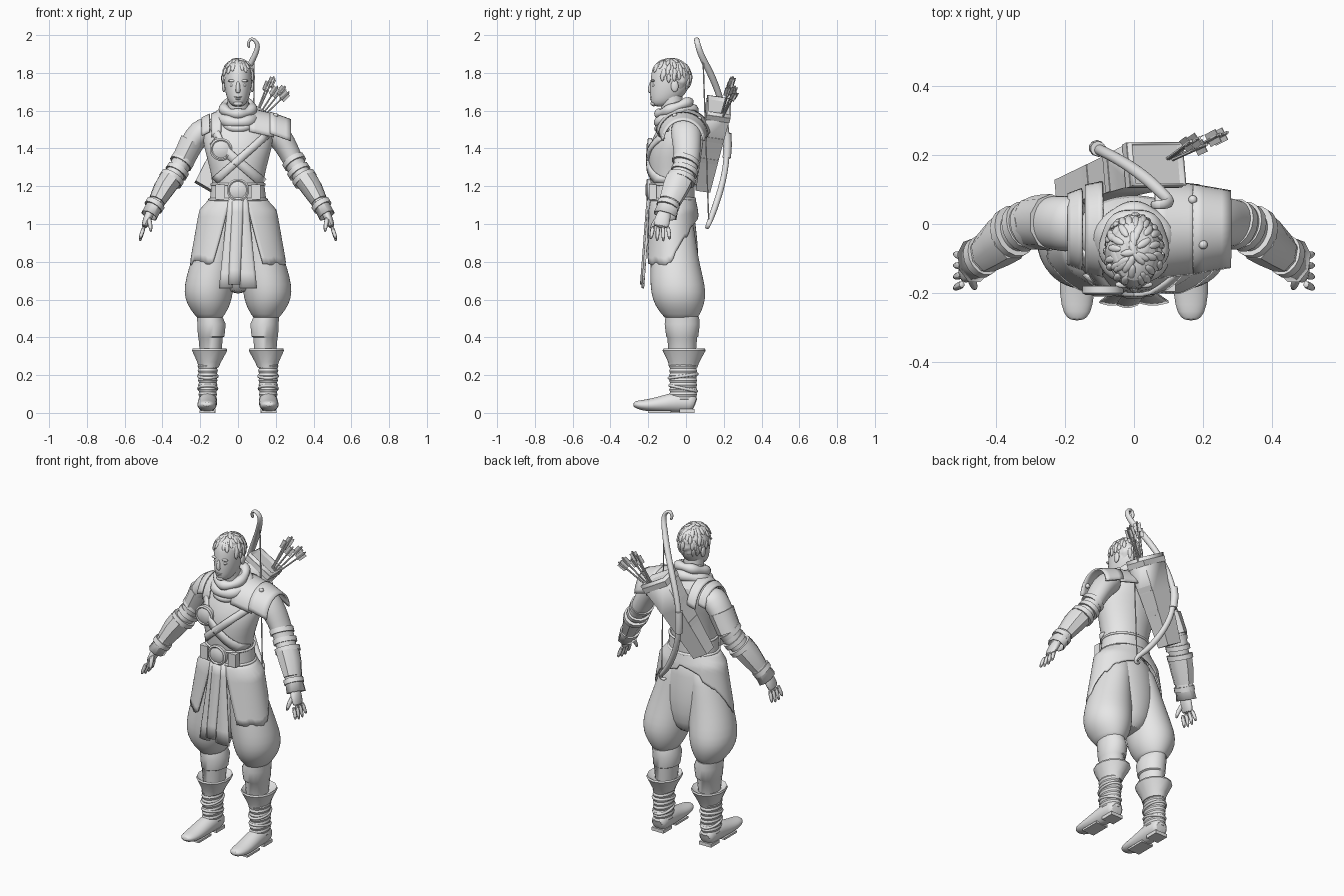
import bpy, bmesh, math, random
from mathutils import Vector, Matrix, noise

random.seed(4)
if "Cube" in bpy.data.objects:
    bpy.data.objects.remove(bpy.data.objects["Cube"])

grey = bpy.data.materials.new("clay_grey")
grey.use_nodes = True
grey.diffuse_color = (0.8, 0.8, 0.8, 1)
grey.node_tree.nodes["Principled BSDF"].inputs["Base Color"].default_value = grey.diffuse_color
X, Y, Z = Vector((1, 0, 0)), Vector((0, 1, 0)), Vector((0, 0, 1))


# All helpers work in centimetres; finish() converts to scene units.
def finish(bm, name, levels=0, thick=0, angle=40):
    bmesh.ops.scale(bm, vec=(0.01, 0.01, 0.01), verts=bm.verts)
    bmesh.ops.recalc_face_normals(bm, faces=bm.faces)
    mesh = bpy.data.meshes.new(name)
    bm.to_mesh(mesh)
    bm.free()
    mesh.materials.append(grey)
    mesh.shade_smooth()
    mesh.set_sharp_from_angle(angle=math.radians(angle))
    obj = bpy.data.objects.new(name, mesh)
    bpy.context.collection.objects.link(obj)
    if thick:
        solid = obj.modifiers.new("thickness", "SOLIDIFY")
        solid.thickness, solid.offset = thick / 100, 0
    if levels:
        sub = obj.modifiers.new("smooth", "SUBSURF")
        sub.levels = sub.render_levels = levels


def skin(bm, rows, closed=False):
    for low, high in zip(rows, rows[1:]):
        count = len(low)
        for k in range(count if closed else count - 1):
            n = (k + 1) % count
            bm.faces.new((low[k], low[n], high[n], high[k]))


def loft(name, rings, sides=20, along=False, axis=Y, power=1, ends=(True, True), **style):
    """Skin elliptical rings (x, y, z, width, depth), level or square to the path."""
    bm, rows = bmesh.new(), []
    centres = [Vector(r[:3]) for r in rings]
    for i, ring in enumerate(rings):
        u, v = X, Y
        if along:
            t = (centres[min(i + 1, len(rings) - 1)] - centres[max(i - 1, 0)]).normalized()
            v = (axis - t * axis.dot(t)).normalized()
            u = v.cross(t)
        row = []
        for k in range(sides):
            a = math.tau * (k + 0.5) / sides
            c, s = math.cos(a), math.sin(a)
            c, s = [math.copysign(abs(q) ** power, q) for q in (c, s)]
            grow = math.sqrt(2) if sides == 4 else 1
            row.append(bm.verts.new(centres[i] + (u * c * ring[3] + v * s * ring[4]) * grow))
        rows.append(row)
    skin(bm, rows, True)
    for wanted, row in zip(ends, (rows[0], rows[-1])):
        if wanted:
            bm.faces.new(row)
    finish(bm, name, **style)


def ball(name, centre, radii):
    bm = bmesh.new()
    bmesh.ops.create_icosphere(bm, subdivisions=3, radius=1,
                               matrix=Matrix.LocRotScale(Vector(centre), None, Vector(radii)))
    finish(bm, name)


def box(name, centre, size, direction=Z):
    bm = bmesh.new()
    turn = Vector(direction).to_track_quat("Z", "Y")
    bmesh.ops.create_cube(bm, size=1, matrix=Matrix.LocRotScale(Vector(centre), turn, Vector(size)))
    finish(bm, name)


def hoop(name, centre, wide, deep, tube, tilt=0, wobble=0):
    bm, rows = bmesh.new(), []
    turn = Matrix.Rotation(math.radians(tilt), 3, "X")
    for i in range(40):
        a = math.tau * i / 40
        out = Vector((math.cos(a), math.sin(a), 0))
        r = tube * (1 + wobble * math.sin(5 * a))
        rows.append([bm.verts.new(Vector(centre) + turn @ (
            Vector((out.x * wide, out.y * deep, 0)) + out * r * math.cos(b) + Z * r * math.sin(b)))
            for b in [math.tau * j / 12 for j in range(12)]])
    skin(bm, rows + rows[:1], True)
    finish(bm, name)


def sheet(name, point, cols, rows, **style):
    """Grid surface from a function of (u, v), each from 0 to 1."""
    bm = bmesh.new()
    skin(bm, [[bm.verts.new(point(i / cols, j / rows)) for i in range(cols + 1)]
              for j in range(rows + 1)])
    finish(bm, name, **style)


def mix(a, b, t):
    return a + (b - a) * t


def side(s, rings):
    return [(s * r[0], *r[1:]) for r in rings]


# Torso
torso = [(0, -7, 110, 15, 11), (0, -8, 120, 13, 11), (0, -8, 130, 15, 12), (0, -7, 140, 18, 13),
         (0, -4, 148, 19, 12.5), (0, -2, 155, 16, 10.5), (0, -4, 160, 10, 8), (0, -5, 166, 5, 6)]
loft("torso", torso, 32, levels=1)


def chest(x, z):
    for low, high in zip(torso, torso[1:]):
        if low[2] <= z <= high[2]:
            cy, rx, ry = [mix(low[i], high[i], (z - low[2]) / (high[2] - low[2])) for i in (1, 3, 4)]
            return cy - ry * math.sqrt(max(0, 1 - (x / rx) ** 2))
    return -5


# Chest straps, medallion and belt
def strap(name, start, end, width):
    a, b = Vector(start), Vector(end)
    across = Vector((a.y - b.y, b.x - a.x)).normalized() * width

    def point(u, v):
        p = a.lerp(b, u) + across * (v - 0.5)
        return (p.x, chest(p.x, p.y) - 0.5, p.y)
    sheet(name, point, 12, 2, thick=1.2)


strap("chest_strap_low", (-13, 144), (13, 122), 5)
strap("chest_strap_high", (15, 147), (-12, 123), 4)
strap("shoulder_strap", (-14, 154), (-8, 140), 4)


def disc(name, x, y, z, r):
    loft(name, [(x, y + 2, z, r, r), (x, y, z, r, r), (x, y - 0.5, z, r * 0.85, r * 0.85),
                (x, y - 0.1, z, r * 0.75, r * 0.75), (x, y - 1, z, r * 0.4, r * 0.4)],
         24, along=True, axis=Z)


disc("medallion", -9, -20, 139.5, 6)
disc("belt_buckle", 0, -20.5, 118, 6)
loft("belt", [(0, -7.5, 113, 15, 12), (0, -7.5, 121, 14, 12)], 32)
hoop("belt_edge", (0, -7.5, 113), 15, 12, 0.8)
hoop("belt_top_edge", (0, -7.5, 121), 14, 12, 0.7)
for s in (1, -1):
    box("belt_pouch", (s * 9.5, -17.5, 117), (5, 4, 8), (0, 0, 1))

# Tunic skirt: open at the front, torn hem rising to the back
tears = [random.uniform(-2, 2) for _ in range(31)]


def skirt(u, v):
    opening = mix(0.22, 0.55, v)
    th = mix(opening, math.tau - opening, u)
    back = max(0, abs(math.cos(th / 2) < 0.7) * (abs(math.sin(th / 2)) - 0.7) / 0.3)
    z = mix(114, 80 + 25 * back + tears[round(u * 60) // 2], v)
    flare = (114 - z) / 34
    hip = min(1, flare * 5)
    rx, ry = 14 + hip * 5 + flare * 6, 11.5 + hip + flare * 2.5
    return (rx * math.sin(th), -7 - ry * math.cos(th), z)


sheet("tunic_skirt", skirt, 60, 10, thick=0.8)


def apron(name, top, foot, hem, push):
    def point(u, v):
        fold = math.sin(u * math.pi) * 0.8
        return (mix(mix(top[0], top[1], u), mix(foot[0], foot[1], u), v),
                mix(-19, -22.5, v) - push - fold, mix(114, hem, v))
    sheet(name, point, 6, 6, thick=0.7)


apron("apron_right", (-5, 0), (-10, -3), 66, 0)
apron("apron_left", (0, 5), (1, 10), 66, 0)
apron("apron_middle", (-3, 3), (-5, 1), 68, 0.7)

# Neck, scarf and head
loft("neck", [(0, -6, 152, 6, 6), (0, -8, 168, 5.5, 6)])
hoop("scarf_low", (0, -5.5, 157), 9, 9.5, 3, 20, 0.12)
hoop("scarf_high", (0, -6, 161.5), 7.5, 8.5, 2.6, 22, -0.15)
hoop("scarf_front_fold", (0, -7, 155.5), 8, 9.5, 2, 32, 0.1)
loft("head", [(0, -13, 162, 2.5, 4), (0, -12, 164, 4.6, 6.7), (0, -10.5, 167, 6, 8.5),
              (0, -9, 171, 7, 10.2), (0, -8.3, 175, 7.5, 10.6), (0, -8, 180, 7.6, 10.5),
              (0, -8, 185, 6.5, 9), (0, -8, 187, 3, 4)], 24, levels=1)
loft("nose", [(0, -18.2, 176, 0.8, 0.8), (0, -19, 171.5, 1.3, 1.5), (0, -18.8, 169, 1.5, 1)], 10, levels=1)
ball("upper_lip", (0, -18.3, 167.2), (2.2, 0.9, 0.5))
ball("lower_lip", (0, -18.2, 166.2), (1.8, 0.9, 0.6))
ball("chin", (0, -17, 163.8), (2.5, 1.8, 1.5))
for s in (1, -1):
    ball("eye", (s * 3, -17, 173.5), (1.4, 1.1, 0.8))
    ball("brow", (s * 3.1, -17.5, 175.8), (2.3, 1, 0.7))
    ball("ear", (s * 7.5, -6, 173), (1, 2, 3.2))

# Hair: trimmed cap with overlapping locks
bm = bmesh.new()
crown, spread = Vector((0, -8, 177.5)), Vector((8.3, 10.7, 9.8))
bmesh.ops.create_icosphere(bm, subdivisions=5, radius=1, matrix=Matrix.LocRotScale(crown, None, spread))


def hairline(y):
    return 181 if y < -14 else 176 if y < -4 else 171


bmesh.ops.delete(bm, geom=[v for v in bm.verts if v.co.z < hairline(v.co.y)], context="VERTS")
for v in bm.verts:
    v.co += (v.co - crown) * noise.noise(v.co * 0.35) * 0.07
for _ in range(110):
    d = Vector([random.gauss(0, 1) for _ in range(3)]).normalized()
    spot = crown + Vector(a * b for a, b in zip(d, spread))
    if hairline(spot.y) < spot.z:
        bmesh.ops.create_icosphere(bm, subdivisions=2, radius=1, matrix=Matrix.LocRotScale(
            spot, d.to_track_quat("Z", "Y"), Vector((1.1, 2.6, 0.7))))
finish(bm, "hair")

# Legs, boots and arms, mirrored
loft("seat", [(0, -5, 63, 6, 7), (0, -5, 70, 13, 11), (0, -6, 85, 18, 13), (0, -7, 100, 17, 12),
              (0, -7, 112, 14, 11)], 28, levels=1)
for s in (1, -1):
    loft("baggy_trouser_leg", side(s, [
        (15, -2.5, 49, 6, 8), (15, -2.7, 52, 8, 10), (15.5, -3.5, 57, 11.5, 13.2), (15.7, -4, 64, 13.2, 14.8),
        (14.5, -5, 72, 13, 14), (12.5, -6, 82, 12, 12.7), (9.5, -7, 96, 10, 11.5), (7, -7, 108, 8, 10)]),
        24, levels=1)
    loft("knee_wrap", side(s, [(14.5, -2, 28, 5.5, 7), (14.5, -2, 40, 6.5, 8), (14.2, -2, 40.5, 7.1, 8.6),
                               (14, -2, 47, 7.6, 9.4), (15, -2, 51, 6.8, 9)]))
    loft("boot_cuff", side(s, [(15.5, -1.5, 24, 5.3, 7.5), (15.3, -1.2, 27, 6.5, 8.3), (15, -1, 33, 9.6, 11.4),
                               (15, -1, 34, 9.2, 11), (14.8, -1.5, 32, 6.5, 8)]), 14)
    loft("boot_shaft", [(s * 16, -1.5, 6 + 1.25 * i, 4.4 + 0.04 * i + i % 2 * 0.5, 7 + i % 2 * 0.5)
                        for i in range(17)], 20)
    hoop("boot_lace", (s * 16, -1.5, 19.5), 5, 7.5, 0.8, 8)
    hoop("ankle_lace", (s * 16, -1.5, 13), 4.8, 7.2, 0.8, -12)
    loft("foot", side(s, [(16, 5, 4.5, 4, 4), (16, 3, 5.5, 5, 5.5), (16, -5, 5.8, 5.2, 5.8),
                          (16.4, -13, 4.6, 5.2, 4.3), (16.5, -21, 3.9, 5.2, 3.2), (16.5, -26, 4.3, 4, 2.3),
                          (16.5, -28, 4.7, 2, 1)]), 16, along=True, axis=Z, levels=1)
    box("boot_heel", (s * 16, 0.5, 1), (8, 8, 2))
    box("boot_sole", (s * 16.4, -14, 0.6), (8, 12, 1.2))

    loft("sleeve", side(s, [
        (14, 0, 152, 6, 8), (20, 0, 149, 7, 8.3), (25, 0.5, 142, 6.2, 7.6), (28, 0.5, 136, 5.5, 7),
        (31, 0, 130, 5.4, 6.6), (35, -2.5, 124, 5, 6), (41, -7, 115, 4.2, 5), (46, -10.5, 107, 3, 3.6)]),
        20, along=True, levels=1)
    for x, y, z, r in ((29, 0.3, 134, 6.4), (31.5, -0.3, 129, 6.3), (34.5, -2, 125, 6.7), (43.5, -9, 111, 5.3)):
        loft("arm_band", side(s, [(x, y, z, r, r * 1.15), (x + 1.4, y - 0.9, z - 2.2, r, r * 1.15)]),
             16, along=True)
    loft("bracer", side(s, [(36, -3.5, 123.5, 6.3, 7.5), (39, -5.5, 119, 6, 7.2), (43, -8.5, 112, 4.7, 6)]),
         8, along=True)
    loft("bracer_flare", side(s, [(43, -8.5, 112, 4.2, 5.2), (47, -11, 104.5, 4.4, 6.3)]),
         8, along=True, ends=(True, False), thick=0.6)
    loft("palm", side(s, [(45.5, -10.5, 108, 2.6, 3.2), (48, -12.5, 103, 2.3, 4.3), (50, -13.5, 97.5, 1.7, 4.6)]),
         14, along=True, levels=1)
    for i in range(4):
        y, drop = -9.6 - 2.6 * i, (1, 0, 0, 1.2)[i]
        loft("finger", side(s, [(49.5, y, 99, 1.2, 1.3), (51, y + 0.6 - 0.4 * i, 95, 1.2, 1.2),
                                (52, y + 1 - 0.8 * i, 90.5 + drop, 0.8, 0.8)]), 8, along=True, levels=1)
    loft("thumb", side(s, [(47.5, -14, 104, 1.5, 1.7), (46.5, -17.5, 100, 1.4, 1.4), (46, -18.8, 95.5, 0.8, 0.8)]),
         8, along=True, levels=1)


# Shoulder armour
def shoulder_plate(name, inner, outer, drop):
    (x0, top0, r0), (x1, top1, r1) = inner, outer

    def point(u, v):
        a = mix(-1.5, 1.5, u)
        return (mix(x0, x1, v), -1.5 + mix(r0, r1, v) * math.sin(a),
                mix(top0, top1, v) - drop * (1 - math.cos(a)))
    sheet(name, point, 16, 4, thick=1)


shoulder_plate("shoulder_guard", (6, 161, 14), (19, 158, 12.5), 13)
shoulder_plate("shoulder_guard_outer", (17, 159, 12.7), (28, 155, 10.8), 12)
shoulder_plate("shoulder_strap_wide", (-9, 160, 13.5), (-14, 158, 12.5), 13)
shoulder_plate("shoulder_strap_edge", (-15, 158, 11.5), (-19, 156, 10), 10)
for x, y, z in ((17, -12, 151), (20, -6, 157.5), (17, 7, 156), (25, -10, 150)):
    ball("rivet", (x, y, z), (1.3, 1.3, 1.3))
loft("upper_arm_guard", [(-24, 0.5, 144, 7, 8.2), (-27, 0.5, 138, 6.5, 8), (-29.5, 0.5, 133, 6.4, 7.6)],
     10, along=True)

# Quiver and arrows
low, high = Vector((-18, 9, 120)), Vector((7, 17.5, 163))
loft("quiver", [(*low, 5, 3.6), (*low.lerp(high, 0.6), 6.5, 5), (*high, 8.5, 6)], 4, along=True,
     ends=(True, False), thick=1)
for t, r in ((0.35, 6.3), (0.62, 7.2), (0.9, 8.6)):
    loft("quiver_band", [(*low.lerp(high, t), r, r * 0.74), (*low.lerp(high, t + 0.06), r + 0.3, r * 0.76)],
         4, along=True)
for x, y, z in ((16.5, 24, 176), (19, 25, 178), (21, 23, 173), (25, 26, 173), (27, 26.5, 170)):
    tip = Vector((x, y, z))
    root = Vector((mix(6, x, 0.1), 17, 152))
    d = (tip - root).normalized()
    loft("arrow_shaft", [(*root, 0.5, 0.5), (*tip, 0.5, 0.5)], 6, along=True)
    box("arrow_vane", tip - d * 3.5, (4, 0.3, 5), d)
    box("arrow_cross_vane", tip - d * 3.5, (0.3, 4, 5), d)

# Bow with curled tips, grip and string
loft("bow", [(6, 6, 193, 0.7, 0.8), (5.2, 5.5, 196, 1, 1.2), (7, 5.5, 199, 1.2, 1.4), (11.3, 6, 195.5, 1.5, 1.6),
             (9, 8, 189, 1.6, 1.8), (4, 13, 180, 1.8, 2), (-3, 18, 168, 1.9, 1.7), (-9, 21, 154, 1.7, 1.6),
             (-11, 22, 142, 1.7, 1.7), (-9, 21, 128, 1.7, 1.6), (-3, 17.5, 115, 1.9, 1.8), (4, 14, 105, 1.7, 1.7),
             (9.5, 12, 100, 1.4, 1.4), (8, 11, 97.5, 1.1, 1.2), (5, 11.5, 99, 0.8, 0.8)],
     10, along=True, levels=2)
loft("bow_grip", [(-10.4, 21.8, 148, 2.2, 2.2), (-10.8, 22, 142, 2.3, 2.3), (-10.2, 21.6, 135, 2.2, 2.2)],
     10, along=True)
loft("bow_string", [(8.5, 9, 188, 0.35, 0.35), (8, 12, 102, 0.35, 0.35)], 6, along=True)
